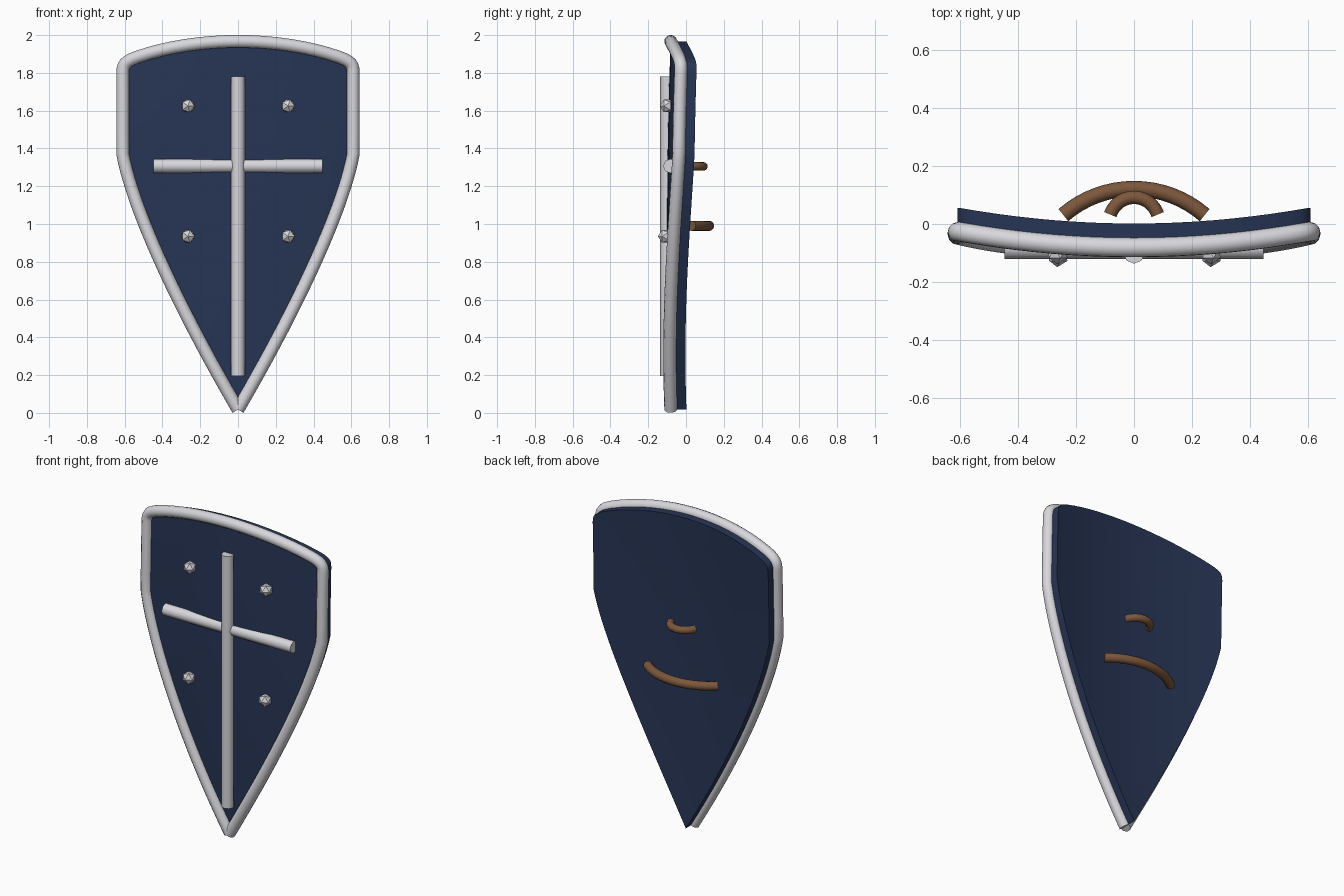
import bpy, bmesh, math
from mathutils import Vector

cube = bpy.data.objects.get("Cube")
if cube:
    bpy.data.objects.remove(cube, do_unlink=True)


def material(name, color):
    m = bpy.data.materials.new(name)
    m.use_nodes = True
    m.diffuse_color = (*color, 1)
    m.node_tree.nodes["Principled BSDF"].inputs["Base Color"].default_value = (*color, 1)
    return m


navy = material("navy paint", (0.02, 0.035, 0.09))
steel = material("pale steel", (0.68, 0.68, 0.72))
leather = material("brown leather", (0.2, 0.095, 0.045))


def front_y(x, z):
    """Depth of the bowed front surface."""
    return -0.1 + 0.02 * (z - 1) ** 2 + 0.16 * x * x


def smooth(obj):
    bpy.ops.object.select_all(action="DESELECT")
    obj.select_set(True)
    bpy.context.view_layer.objects.active = obj
    bpy.ops.object.shade_smooth_by_angle(angle=math.radians(50))


def mesh_object(name, bm, mat):
    bmesh.ops.recalc_face_normals(bm, faces=bm.faces)
    me = bpy.data.meshes.new(name)
    bm.to_mesh(me)
    bm.free()
    me.materials.append(mat)
    obj = bpy.data.objects.new(name, me)
    bpy.context.collection.objects.link(obj)
    return obj


def tube(name, points, radius, mat, resolution=4):
    """Round capped bar along a path."""
    cu = bpy.data.curves.new(name, "CURVE")
    cu.dimensions = "3D"
    cu.bevel_depth = radius
    cu.bevel_resolution = resolution
    cu.use_fill_caps = True
    sp = cu.splines.new("POLY")
    sp.points.add(len(points) - 1)
    for p, co in zip(sp.points, points):
        p.co = (*co, 1)
    cu.materials.append(mat)
    obj = bpy.data.objects.new(name, cu)
    bpy.context.collection.objects.link(obj)
    bpy.ops.object.select_all(action="DESELECT")
    obj.select_set(True)
    bpy.context.view_layer.objects.active = obj
    bpy.ops.object.convert(target="MESH")
    smooth(bpy.context.view_layer.objects.active)


def bezier(a, b, c, d, steps):
    pts = [Vector(p) for p in (a, b, c, d)]
    out = []
    for i in range(steps + 1):
        t = i / steps
        w = ((1 - t) ** 3, 3 * t * (1 - t) ** 2, 3 * t * t * (1 - t), t ** 3)
        out.append(sum((p * k for p, k in zip(pts, w)), Vector((0, 0))))
    return out


# Half outline from tip to top centre, then mirrored
tip, shoulder, corner = (0, 0.018), (0.61, 1.37), (0.61, 1.80)
half = bezier(tip, (0.35, 0.62), (0.56, 1.10), shoulder, 20)
half += [Vector((0.61, 1.37 + 0.43 * i / 4)) for i in range(1, 4)]
half += bezier(corner, (0.61, 1.845), (0.60, 1.86), (0.53, 1.885), 6)
half += bezier((0.53, 1.885), (0.37, 1.94), (0.18, 1.967), (0, 1.967), 8)[1:]
outline = half + [Vector((-p.x, p.y)) for p in reversed(half[1:-1])]

# Bowed shield body: concentric rings with a solid thickness
bm = bmesh.new()
centre, rings, thickness = Vector((0, 1.15)), 8, 0.083
for back in (0, thickness):
    layers = []
    for r in range(1, rings + 1):
        flat = [centre.lerp(p, r / rings) for p in outline]
        layers.append([bm.verts.new((p.x, front_y(p.x, p.y) + back, p.y)) for p in flat])
    hub = bm.verts.new((0, front_y(0, centre.y) + back, centre.y))
    n = len(outline)
    for i in range(n):
        j = (i + 1) % n
        bm.faces.new((hub, layers[0][i], layers[0][j]))
        for a, b in zip(layers, layers[1:]):
            bm.faces.new((a[i], b[i], b[j], a[j]))
    if back:
        for i in range(n):
            j = (i + 1) % n
            bm.faces.new((edge[i], layers[-1][i], layers[-1][j], edge[j]))
    edge = layers[-1]
smooth(mesh_object("shield_body", bm, navy))

# Rim with both ends meeting at the tip
tube("rim", [(p.x, front_y(p.x, p.y), p.y) for p in outline + outline[:1]], 0.034, steel)

# Cross on the front
tube("cross_upright", [(0, -0.1, 0.195), (0, -0.1, 1.78)], 0.037, steel, 2)
tube("cross_arm", [(-0.447, -0.083, 1.307), (0.447, -0.083, 1.307)], 0.038, steel, 2)

# Faceted studs
for level, z, y in (("upper", 1.625, -0.1), ("lower", 0.935, -0.11)):
    for side, x in (("left", 0.265), ("right", -0.265)):
        bm = bmesh.new()
        bmesh.ops.create_icosphere(bm, subdivisions=1, radius=0.039)
        stud = mesh_object(f"{level}_{side}_stud", bm, steel)
        stud.location = (x, y, z)
        stud.rotation_euler.x = math.pi / 2


# Arched leather straps on the back
def strap(name, z, apex, radius, half_angle, thick):
    pts = []
    for i in range(17):
        a = math.radians(half_angle) * (i / 8 - 1)
        pts.append((radius * math.sin(a), apex - radius * (1 - math.cos(a)), z))
    tube(name, pts, thick, leather)


strap("arm_strap", 0.99, 0.122, 0.372, 41, 0.027)
strap("hand_grip", 1.305, 0.092, 0.086, 72, 0.023)
